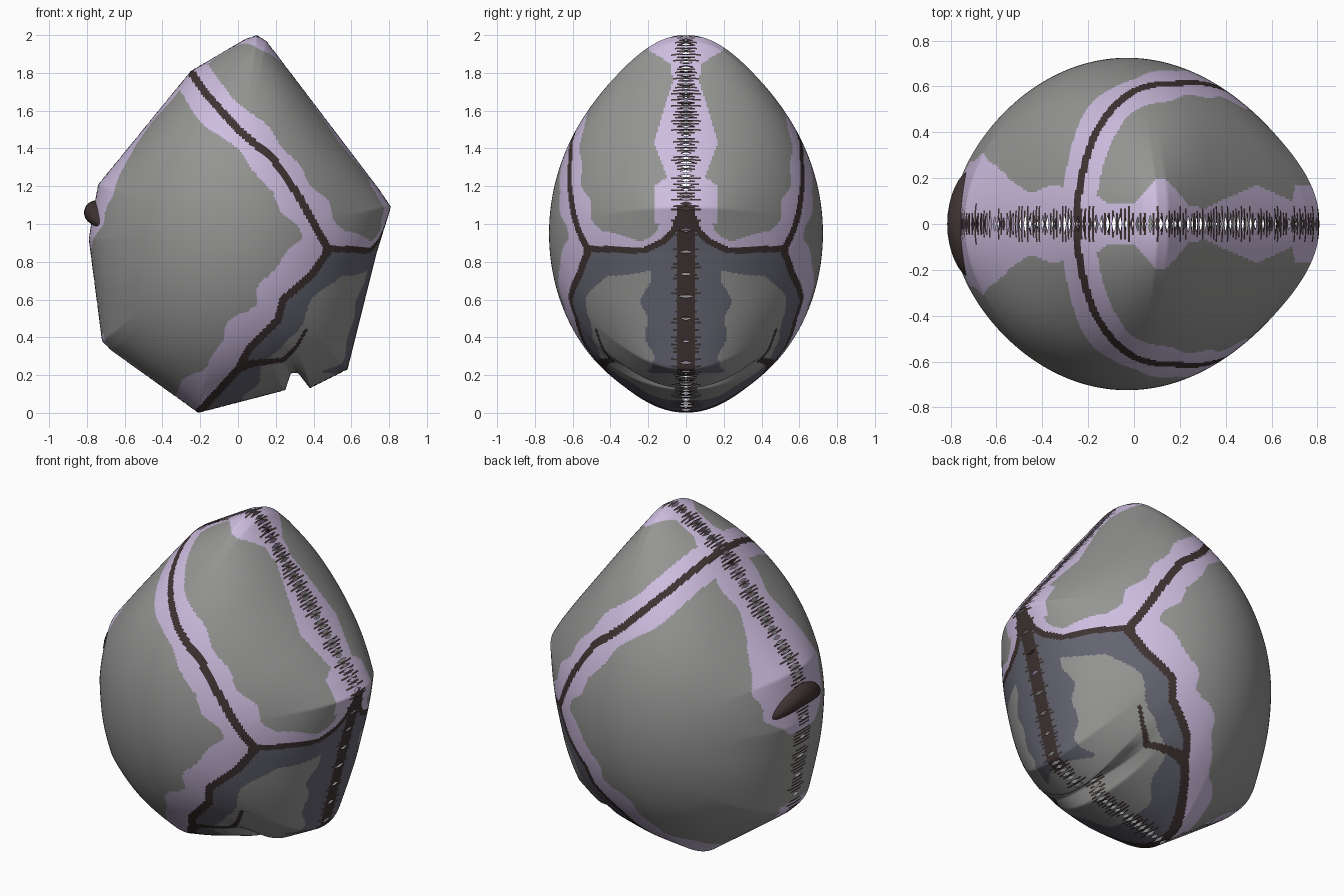
import bpy, math, random
from mathutils import Vector
from mathutils.geometry import intersect_point_line

random.seed(4)
cube = bpy.data.objects.get("Cube")
if cube:
    bpy.data.objects.remove(cube)


def material(name, rgb):
    m = bpy.data.materials.new(name)
    m.use_nodes = True
    m.diffuse_color = (*rgb, 1)
    m.node_tree.nodes["Principled BSDF"].inputs["Base Color"].default_value = (*rgb, 1)
    return m


mats = [material("stone grey", (.3, .3, .295)), material("pale lilac", (.61, .51, .74)),
        material("slate", (.13, .13, .17)), material("dark brown", (.05, .033, .033))]
GREY, LILAC, SLATE, BROWN = range(4)

# Silhouette, seam lines and seam band widths
OUTLINE = [(.1, 2), (.04, 1.98), (-.25, 1.81), (-.56, 1.43), (-.74, 1.21), (-.77, 1.05), (-.79, .92),
           (-.72, .38), (-.67, .33), (-.21, 0), (.25, .12), (.28, .21), (.32, .21), (.38, .13),
           (.58, .23), (.735, .85), (.81, 1.09), (.75, 1.18), (.15, 1.97)]
UPPER = [(-.26, 1.82), (-.17, 1.69), (0, 1.5), (.19, 1.34), (.32, 1.15), (.48, .86)]
LOWER = [(-.21, 0), (-.1, .12), (0, .23), (.06, .34), (.21, .49), (.24, .6), (.39, .73), (.48, .86)]
BRANCH = [(0, .23), (.06, .26), (.24, .28), (.31, .35), (.36, .44)]
COLLAR = [(0, 1.1), (.07, .96), (.12, .91), (.22, .86), (.56, .87)]   # (|y|, z)
BACK_BAND = [(1.1, .17), (1.2, .17), (1.25, .1), (1.43, .17), (1.6, .12), (1.75, .07),
             (1.85, .08), (1.92, .2), (2, .2)]
FRONT_BAND = [(.87, .1), (1, .26), (1.15, .32), (1.3, .27), (1.42, .16), (1.8, .16)]
TOP_BAND = [(-.2, .16), (-.12, .09), (0, .09), (.1, .2)]              # (x, |y|)
HALF_WIDTH = .725
CENTRE = Vector((-.03, .95))


def interp(table, v):
    if v <= table[0][0]:
        return table[0][1]
    for (a, p), (b, q) in zip(table, table[1:]):
        if v <= b:
            return p + (q - p) * (v - a) / (b - a)
    return table[-1][1]


def distance(path, x, y):
    p = Vector((x, y))
    best = 9
    for a, b in path:
        t = intersect_point_line(p, a, b)[1]
        best = min(best, (p - a.lerp(b, max(0, min(1, t)))).length)
    return best


def segments(path):
    return [(Vector(a), Vector(b)) for a, b in zip(path, path[1:])]


upper_line, lower_line, branch_line, collar_line = map(segments, (UPPER, LOWER, BRANCH, COLLAR))
LOWER_X = [(z, x) for x, z in LOWER]


def resample(points, count):
    pairs = segments(points + points[:1])
    step = sum((b - a).length for a, b in pairs) / count
    out, carry = [], 0
    for a, b in pairs:
        length = (b - a).length
        while carry < length and len(out) < count:
            out.append(a.lerp(b, carry / length))
            carry += step
        carry -= length
    return out


def colour(x, y, z, spike):
    wob = .015 * math.sin(19 * x + 4 * z) + .012 * math.sin(31 * z + 9 * y)
    # Ragged stitches and seam lines
    if y < spike:
        return BROWN
    if y < .035 and x > .5 and .2 < z < 1.1:
        return BROWN
    if y < .022 and (x < -.6 and .38 < z < 1 or -.25 < x < .3 and z > 1.7):
        return BROWN
    upper, lower = distance(upper_line, x, z), distance(lower_line, x, z)
    collar = distance(collar_line, y, z) if x > .45 else 9
    if min(upper, lower) < .02 or collar < .017:
        return BROWN
    if distance(branch_line, x, z) < .02 - .04 * max(0, x - .05):
        return BROWN
    # Slate panel under the collar
    inside = x > interp(LOWER_X, z) and z < .87
    if x > .45 and z < 1.1:
        inside = z < interp(COLLAR, y)
    if inside:
        border = min(lower, collar) < .115 + wob
        middle = x > .45 and z > .21 and y < .2 + 1.5 * wob
        return SLATE if border or middle else GREY
    # Lilac bands beside the seams
    if upper < .1 + wob or collar < .075 + wob:
        return LILAC
    if lower < .155 + wob and x < .5:
        return LILAC
    if x > .1 and z > 1:
        return LILAC if y < interp(BACK_BAND, z) else GREY
    if x > -.25 and z > 1.5:
        return LILAC if y < interp(TOP_BAND, x) else GREY
    if x <= -.25 and z > .87 and y < interp(FRONT_BAND, z) + wob:
        return LILAC
    if x < -.45 and z < .42 and y < .1 + wob:
        return LILAC
    return GREY


# Shell half: rings morph from an oval, through a softened outline, to the angular silhouette
SEGS, RINGS, T_MAX, SOFT = 560, 108, 1.51, 34
rim = resample(OUTLINE, SEGS)
SEGS = len(rim)
soft_rim = [sum((rim[(j + d) % SEGS] for d in range(-SOFT, SOFT + 1)), Vector((0, 0))) / (2 * SOFT + 1)
            for j in range(SEGS)]
spikes = [random.uniform(.02, .085) if j % 2 else 0 for j in range(SEGS)]


def ring_point(j, s, y):
    d = (soft_rim[j] - CENTRE).normalized()
    oval = d / math.sqrt((d.x / .76) ** 2 + (d.y / .98) ** 2)
    shape = oval.lerp(soft_rim[j] - CENTRE, s ** 2).lerp(rim[j] - CENTRE, s ** 8)
    q = CENTRE + s * shape
    return (q.x, -y, q.y)


verts = [(CENTRE.x, -HALF_WIDTH, CENTRE.y)]
for k in range(1, RINGS + 1):
    t = T_MAX * k / RINGS
    s = math.sin(t)
    y = HALF_WIDTH * math.cos(t) ** (1.18 - .21 * s ** 3)
    verts += [ring_point(j, s, y) for j in range(SEGS)]
# Toothed edge: every third point stops short of the seam, except along the closed seams
for j, p in enumerate(rim):
    closed = .22 < p.y < 1.08 and abs(p.x) > .5
    slit = j % 3 == 0 and not (closed and j % 4)
    y = random.uniform(.025, .045) if slit else 0
    verts.append(ring_point(j, 1 - .8 * y * y, y))

faces, indices = [], []
for k in range(RINGS + 1):
    for j in range(SEGS):
        n = (j + 1) % SEGS
        outer = 1 + k * SEGS
        inner = outer - SEGS
        face = (0, outer + j, outer + n) if k == 0 else (inner + j, outer + j, outer + n, inner + n)
        c = sum((Vector(verts[i]) for i in face), Vector()) / len(face)
        faces.append(face)
        indices.append(colour(c.x, -c.y, c.z, spikes[j]))

mesh = bpy.data.meshes.new("shell")
mesh.from_pydata(verts, [], faces)
for m in mats:
    mesh.materials.append(m)
mesh.polygons.foreach_set("material_index", indices)
mesh.polygons.foreach_set("use_smooth", [True] * len(faces))
mesh.update()
shell = bpy.data.objects.new("shell", mesh)
bpy.context.collection.objects.link(shell)
mirror = shell.modifiers.new("other half", 'MIRROR')
mirror.use_axis = (False, True, False)
mirror.use_mirror_merge = False

# Dark drooping plug on the front seam
bpy.ops.mesh.primitive_uv_sphere_add(segments=32, ring_count=16, location=(-.75, 0, 1.06))
plug = bpy.context.object
plug.name = "plug"
for v in plug.data.vertices:
    x, y, z = v.co
    v.co = (x * .065 + .03 * y * y, y * .23, z * .065 - .06 * y * y)
plug.data.materials.append(mats[BROWN])
bpy.ops.object.shade_smooth()
